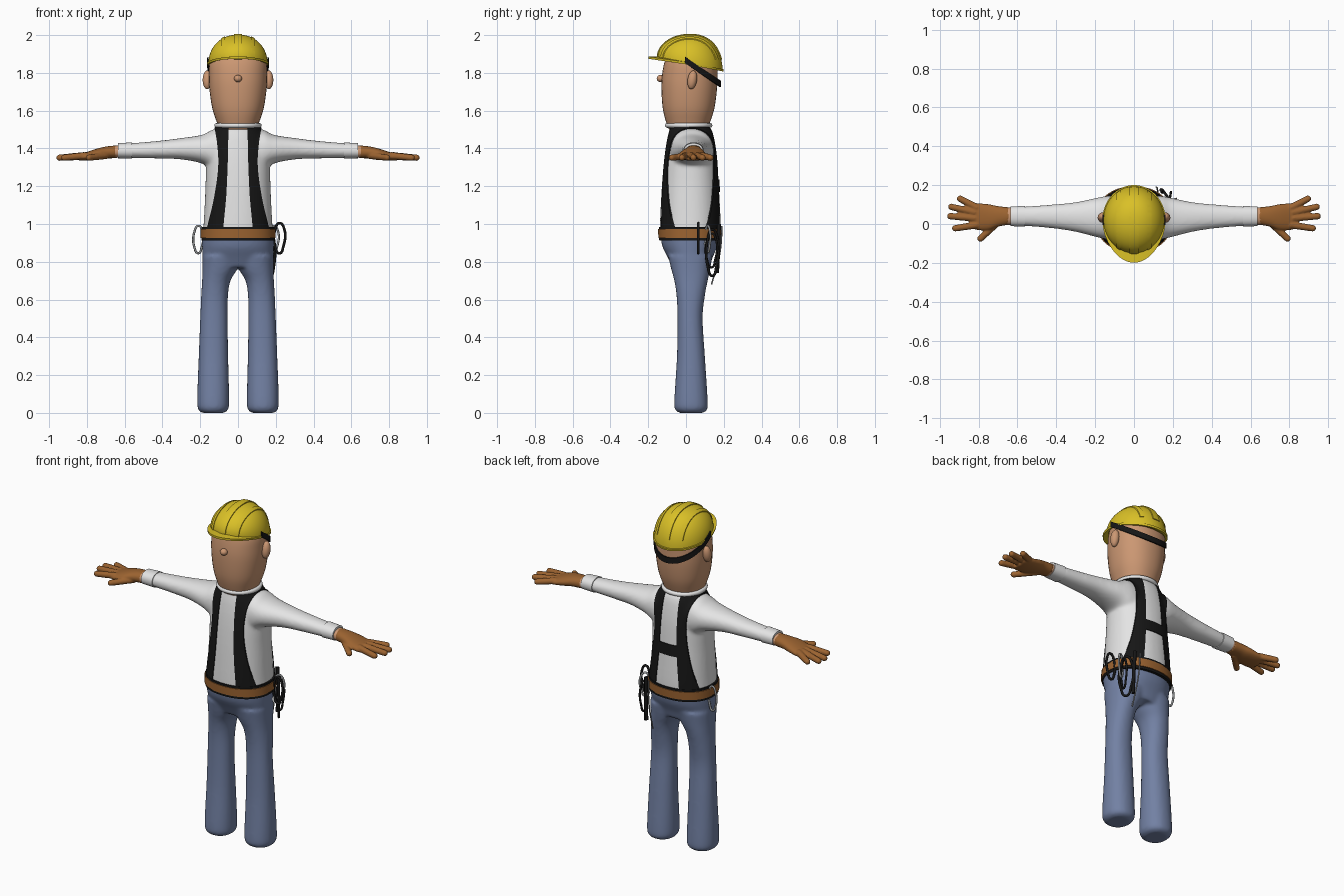
import bpy, bmesh, math
from mathutils import Vector, Matrix

cube = bpy.data.objects.get("Cube")
if cube:
    bpy.data.objects.remove(cube, do_unlink=True)


def material(name, r, g, b):
    m = bpy.data.materials.new(name)
    m.use_nodes = True
    m.diffuse_color = (r, g, b, 1)
    m.node_tree.nodes["Principled BSDF"].inputs["Base Color"].default_value = (r, g, b, 1)
    return m


YELLOW = material("helmet yellow", .70, .53, .02)
SKIN = material("skin", .60, .31, .17)
WHITE = material("shirt white", .78, .78, .78)
BLACK = material("strap black", .008, .008, .008)
BROWN = material("leather brown", .33, .125, .03)
BLUE = material("trouser blue", .17, .22, .37)
GREY = material("metal grey", .30, .31, .32)


def smooth(ob, angle=40):
    for f in ob.data.polygons:
        f.use_smooth = True
    ob.data.set_sharp_from_angle(angle=math.radians(angle))


def finish(bm, name, mat):
    bmesh.ops.recalc_face_normals(bm, faces=bm.faces)
    me = bpy.data.meshes.new(name)
    bm.to_mesh(me)
    bm.free()
    me.materials.append(mat)
    ob = bpy.data.objects.new(name, me)
    bpy.context.collection.objects.link(ob)
    smooth(ob)
    return ob


def bake(ob):
    """Apply all modifiers."""
    dg = bpy.context.evaluated_depsgraph_get()
    me = bpy.data.meshes.new_from_object(ob.evaluated_get(dg))
    ob.modifiers.clear()
    ob.data = me
    smooth(ob)
    return ob


def spline(rings, steps):
    """Smooth in-between rings."""
    out = []
    for i in range(len(rings) - 1):
        a, b, c, d = (rings[max(0, min(len(rings) - 1, k))] for k in range(i - 1, i + 3))
        for j in range(steps):
            s = j / steps
            out.append([q + s * ((r - p) / 2 + s * ((2 * p - 5 * q + 4 * r - t) / 2
                        + s * (3 * q - p - 3 * r + t) / 2)) for p, q, r, t in zip(a, b, c, d)])
    return out + [rings[-1]]


def loft(bm, rings, axis="z", power=2.2, n=40, steps=5, side=1):
    """Closed body through rings (position, u min, u max, v min, v max)."""
    loops = []
    for t, u0, u1, v0, v1 in spline(rings, steps):
        loop = []
        for k in range(n):
            a = (k + .5) * math.tau / n
            c, s = math.cos(a), math.sin(a)
            u = (u0 + u1) / 2 + (u1 - u0) / 2 * math.copysign(abs(c) ** (2 / power), c)
            v = (v0 + v1) / 2 + (v1 - v0) / 2 * math.copysign(abs(s) ** (2 / power), s)
            co = (u * side, v, t) if axis == "z" else (t * side, u, v)
            loop.append(bm.verts.new(co))
        loops.append(loop)
    for p, q in zip(loops, loops[1:]):
        for k in range(n):
            bm.faces.new((p[k], p[k - 1], q[k - 1], q[k]))
    bm.faces.new(loops[0])
    bm.faces.new(loops[-1])


def solid(name, mat, rings, **kw):
    bm = bmesh.new()
    loft(bm, rings, **kw)
    return finish(bm, name, mat)


def fuse(ob, voxel, rounds):
    """Merge overlapping bodies into one soft skin."""
    m = ob.modifiers.new("fuse", "REMESH")
    m.mode, m.voxel_size = "VOXEL", voxel
    m = ob.modifiers.new("soften", "SMOOTH")
    m.factor, m.iterations = .5, rounds
    bake(ob)
    smooth(ob, 80)
    return ob


def overlay(name, mat, source, raise_by, cutter_rings, side=1):
    """Raised piece of a body's surface, cut out by a prism."""
    bm = bmesh.new()
    bm.from_mesh(source.data)
    bm.normal_update()
    for v in bm.verts:
        v.co += v.normal * raise_by
    ob = finish(bm, name, mat)
    cutter = solid("cutter", mat, cutter_rings, power=200, n=4, side=side)
    m = ob.modifiers.new("cut", "BOOLEAN")
    m.operation, m.object, m.solver = "INTERSECT", cutter, "EXACT"
    bake(ob)
    bpy.data.objects.remove(cutter, do_unlink=True)
    ob.data.materials.clear()
    ob.data.materials.append(mat)


def ball(name, mat, loc, scale, tilt=0):
    bm = bmesh.new()
    mat4 = Matrix.Translation(loc) @ Matrix.Rotation(tilt, 4, "X") @ Matrix.Diagonal((*scale, 1))
    bmesh.ops.create_uvsphere(bm, u_segments=24, v_segments=16, radius=1, matrix=mat4)
    return finish(bm, name, mat)


def tube(name, mat, points, radius, closed=False):
    cu = bpy.data.curves.new(name, "CURVE")
    cu.dimensions, cu.bevel_depth, cu.bevel_resolution = "3D", radius, 2
    cu.resolution_u, cu.use_fill_caps = 6, True
    sp = cu.splines.new("BEZIER")
    sp.bezier_points.add(len(points) - 1)
    for bp, p in zip(sp.bezier_points, points):
        bp.co, bp.handle_left_type, bp.handle_right_type = p, "AUTO", "AUTO"
    sp.use_cyclic_u = closed
    cu.materials.append(mat)
    bpy.context.collection.objects.link(bpy.data.objects.new(name, cu))


# Trousers: hips and two legs fused
bm = bmesh.new()
loft(bm, [(.77, -.17, .17, -.07, .125), (.82, -.185, .185, -.095, .14),
          (.88, -.19, .19, -.125, .165), (.94, -.192, .192, -.135, .175)])
for s in (1, -1):
    loft(bm, [(0, .075, .19, -.035, .09), (.015, .055, .208, -.055, .11), (.06, .047, .216, -.062, .115),
              (.3, .052, .208, -.048, .1), (.5, .055, .2, -.045, .088), (.62, .053, .195, -.05, .1),
              (.7, .04, .19, -.062, .115), (.76, .005, .188, -.078, .128), (.83, -.02, .188, -.095, .14)], side=s)
fuse(finish(bm, "trousers", BLUE), .01, 6)

# Shirt: torso and sleeves fused
bm = bmesh.new()
loft(bm, [(.915, -.19, .19, -.137, .18), (1, -.182, .182, -.138, .184), (1.2, -.172, .172, -.128, .174),
          (1.35, -.168, .168, -.115, .165), (1.45, -.145, .145, -.1, .15), (1.5, -.122, .122, -.088, .135),
          (1.525, -.105, .105, -.085, .115)])
for s in (1, -1):
    loft(bm, [(.05, -.08, .145, 1.24, 1.5), (.13, -.08, .145, 1.28, 1.5), (.19, -.068, .135, 1.32, 1.472),
              (.3, -.04, .112, 1.342, 1.455), (.42, -.022, .1, 1.347, 1.44), (.56, -.01, .09, 1.35, 1.428),
              (.63, -.007, .087, 1.352, 1.424)], axis="x", side=s)
shirt = fuse(finish(bm, "shirt", WHITE), .009, 8)

# Harness straps front to back, and the back bar
strap = [(.95, .08, .172, -.5, .5), (1.03, .073, .152, -.5, .5), (1.15, .062, .125, -.5, .5),
         (1.3, .055, .105, -.5, .5), (1.42, .052, .11, -.5, .5), (1.53, .05, .128, -.5, .5)]
for s, label in ((1, "left"), (-1, "right")):
    overlay(label + "_harness_strap", BLACK, shirt, .005, strap, s)
overlay("harness_back_bar", BLACK, shirt, .005, [(1.17, -.09, .09, .03, .5), (1.235, -.09, .09, .03, .5)])

# Belt
solid("belt_lining", BLACK, [(.912, -.195, .195, -.142, .187), (.985, -.193, .193, -.144, .19)])
solid("belt", BROWN, [(.926, -.199, .199, -.147, .192), (.973, -.198, .198, -.148, .194)])

# Collar
ring = [(.113 * math.cos(k * math.tau / 12), .014 + .113 * math.sin(k * math.tau / 12), 1.522) for k in range(12)]
tube("collar", WHITE, ring, .013, True)

# Cuffs, wrists and gloves
fingers = [((.81, .085), (.895, .13)), ((.82, .06), (.94, .088)), ((.82, .03), (.945, .04)),
           ((.81, -.005), (.92, -.022)), ((.70, .01), (.79, -.075))]
for s, label in ((1, "left"), (-1, "right")):
    solid(label + "_cuff", WHITE, [(.56, -.014, .093, 1.346, 1.432), (.635, -.011, .09, 1.348, 1.428)],
          axis="x", side=s)
    solid(label + "_wrist", SKIN, [(.62, -.004, .085, 1.352, 1.418), (.652, -.004, .085, 1.35, 1.414)],
          axis="x", side=s)
    bm = bmesh.new()
    loft(bm, [(.645, -.004, .086, 1.348, 1.416), (.7, -.014, .092, 1.347, 1.41), (.75, -.032, .102, 1.34, 1.398),
              (.81, -.03, .106, 1.335, 1.378), (.845, -.018, .096, 1.337, 1.368)], axis="x", side=s)
    for (x0, y0), (x1, y1) in fingers:
        for k in range(15):
            p = Vector((x0, y0, 1.362)).lerp(Vector((x1, y1, 1.351)), k / 14)
            p.x *= s
            bmesh.ops.create_icosphere(bm, subdivisions=2, radius=.0195 - .002 * k / 14,
                                       matrix=Matrix.Translation(p))
    fuse(finish(bm, label + "_glove", BROWN), .005, 4)

# Head, nose and ears
solid("head", SKIN, [(1.5, -.1, .1, -.09, .11), (1.54, -.113, .113, -.106, .128), (1.61, -.136, .136, -.123, .15),
                     (1.7, -.15, .15, -.13, .163), (1.78, -.154, .154, -.128, .166), (1.86, -.15, .15, -.113, .162),
                     (1.92, -.115, .115, -.08, .13)])
ball("nose", SKIN, (0, -.134, 1.77), (.021, .021, .019))
for s, label in ((1, "left"), (-1, "right")):
    ball(label + "_ear", SKIN, (.163 * s, .033, 1.763), (.024, .025, .05), -.15)

# Helmet shell, tilted back
CY, RX, RY, H = .022, .157, .172, .15
rings = []
for k in range(15):
    e = k / 14 * math.pi * .49
    c = math.cos(e) ** .9
    rings.append((H * math.sin(e), -RX * c, RX * c, CY - RY * c, CY + RY * c))
shell = solid("helmet_shell", YELLOW, rings, power=2, n=56, steps=1)
for v in shell.data.vertices:
    v.co.z += 1.852 - .2 * v.co.y * (1 - v.co.z / H)

# Helmet ridges
overlay("helmet_centre_ridge", YELLOW, shell, .005, [(1.87, -.022, .022, -.5, .5), (2.1, -.022, .022, -.5, .5)])
for s, label in ((1, "left"), (-1, "right")):
    overlay(label + "_helmet_ridge", YELLOW, shell, .004, [(1.87, .07, .09, -.5, .5), (2.1, .07, .09, -.5, .5)], s)


def ribbon(name, mat, pairs, thickness, closed=False):
    bm = bmesh.new()
    rows = [[bm.verts.new(p) for p in pair] for pair in pairs]
    for p, q in zip(rows, rows[1:] + rows[:1] if closed else rows[1:]):
        bm.faces.new((p[0], p[1], q[1], q[0]))
    ob = finish(bm, name, mat)
    m = ob.modifiers.new("thickness", "SOLIDIFY")
    m.thickness, m.offset = thickness, 0
    bake(ob)


# Helmet brim with front visor
pairs = []
for k in range(64):
    c, s = math.cos(k * math.tau / 64), math.sin(k * math.tau / 64)
    row = []
    for grow, visor in ((-.01, 0), (.005, .044)):
        x, y = (RX + grow) * c, CY + (RY + grow) * s - visor * max(0, -s) ** 2
        row.append((x, y, 1.853 - .2 * y - (.012 * max(0, -s) if visor else 0)))
    pairs.append(row)
ribbon("helmet_brim", YELLOW, pairs, .012, True)

# Helmet strap behind the head
pairs = []
for k in range(33):
    a = math.radians(-98 + 196 * k / 32)
    x, y = .16 * math.sin(a), .018 + .164 * math.cos(a)
    pairs.append([(x, y, 1.865 - .68 * y + d) for d in (-.017, .017)])
ribbon("helmet_strap", BLACK, pairs, .007)


# Clips and tools hanging from the belt
def clip(name, mat, x, y, z0, z1, w, angle, radius=.006):
    shape = [(-.5, .2), (-.5, .8), (0, 1), (.5, .85), (.42, .2), (0, 0)]
    pts = [(x + u * w * math.cos(angle), y + u * w * math.sin(angle), z0 + (z1 - z0) * h) for u, h in shape]
    tube(name, mat, pts, radius, True)


clip("right_clip", GREY, -.21, .05, .845, .99, .04, 0)
clip("left_clip", BLACK, .22, .065, .845, 1.005, .045, 0, .007)
clip("left_rear_clip", GREY, .19, .115, .85, .99, .045, .5)
clip("rope_loop", BLACK, .172, .14, .725, .97, .06, 2.2, .007)
clip("small_rope_loop", BLACK, .185, .135, .77, .95, .045, 1.4)
tube("tool_handle", BLACK, [(.14, .175, 1), (.145, .172, .88), (.145, .165, .74)], .01)
tube("tool_rod", GREY, [(.115, .19, .99), (.12, .18, .85), (.125, .135, .68)], .004)
